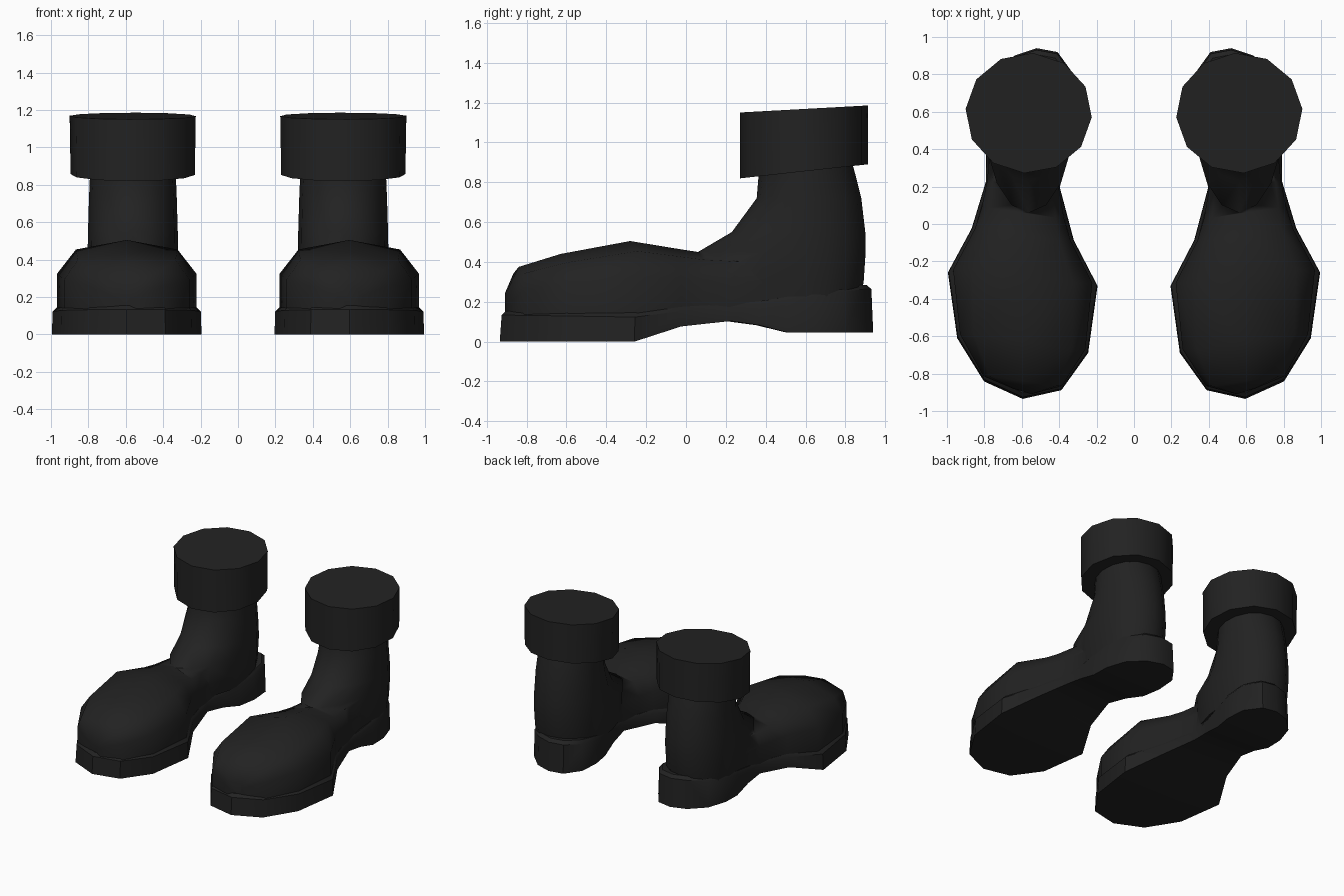
import bpy, bmesh
from math import sin, cos, pi, radians

if "Cube" in bpy.data.objects:
    bpy.data.objects.remove(bpy.data.objects["Cube"], do_unlink=True)

black = bpy.data.materials.new("black rubber")
black.use_nodes = True
black.diffuse_color = (0.016, 0.016, 0.016, 1)
black.node_tree.nodes["Principled BSDF"].inputs["Base Color"].default_value = black.diffuse_color


def lerp(table, v):
    """Piecewise linear lookup in a list of (key, value) pairs."""
    if v <= table[0][0]:
        return table[0][1]
    for (a, p), (b, q) in zip(table, table[1:]):
        if v <= b:
            return p + (q - p) * (v - a) / (b - a)
    return table[-1][1]


def loft(name, rings, angle):
    """Skin closed rings of equal length, cap both ends, shade smooth."""
    bm = bmesh.new()
    loops = [[bm.verts.new(p) for p in ring] for ring in rings]
    for a, b in zip(loops, loops[1:]):
        for i in range(len(a)):
            j = (i + 1) % len(a)
            bm.faces.new((a[i], a[j], b[j], b[i]))
    bm.faces.new(loops[0])
    bm.faces.new(loops[-1])
    bmesh.ops.remove_doubles(bm, verts=bm.verts, dist=0.0005)
    bmesh.ops.recalc_face_normals(bm, faces=bm.faces)
    mesh = bpy.data.meshes.new(name)
    bm.to_mesh(mesh)
    bm.free()
    mesh.materials.append(black)
    obj = bpy.data.objects.new(name, mesh)
    bpy.context.collection.objects.link(obj)
    bpy.ops.object.select_all(action='DESELECT')
    obj.select_set(True)
    bpy.context.view_layer.objects.active = obj
    bpy.ops.object.shade_smooth_by_angle(angle=radians(angle))
    return obj


# Profiles along the length of the boot
CENTRE = [(0.2, 0.595), (0.6, 0.56), (0.94, 0.52)]
SKEW = [(-0.94, 0), (-0.86, 0.025), (-0.6, 0.042), (0, 0.03), (0.3, 0.01), (0.6, 0), (0.94, -0.01)]
TREAD = [(-0.25, 0), (-0.02, 0.09), (0.2, 0.105), (0.35, 0.085), (0.51, 0.045)]
WELT = [(-0.92, 0.155), (-0.28, 0.145), (-0.02, 0.18), (0.25, 0.19), (0.4, 0.205), (0.88, 0.285)]
OUTLINE = [(-0.935, 0), (-0.865, 0.207), (-0.65, 0.35), (-0.295, 0.4), (-0.055, 0.273),
           (0.21, 0.198), (0.36, 0.21), (0.51, 0.23), (0.65, 0.24), (0.8, 0.21),
           (0.91, 0.115), (0.94, 0)]


def place(x, y, z):
    """Shift a point onto the bent, slightly skewed boot axis."""
    side = 0 if abs(x) < 0.001 else (1 if x > 0 else -1)
    return (x + lerp(CENTRE, y), y + side * lerp(SKEW, y), z)


# Sole: tread, wall and a bevelled welt edge
sections = []
for y, w in OUTLINE:
    low, top = lerp(TREAD, y), lerp(WELT, y)
    half = [(w, y, low), (w * 0.99, y * 0.99, top - 0.022), (w * 0.93, y * 0.965, top)]
    other = [(-px, py, pz) for px, py, pz in reversed(half)]
    sections.append([place(*p) for p in half + other])
sole = loft("sole", sections, 35)

# Foot: cross sections given as position, half width, crest height, shoulder share
FOOT = [(-0.895, 0.05, 0.26, 0.9), (-0.84, 0.21, 0.375, 0.85), (-0.63, 0.335, 0.44, 0.78),
        (-0.28, 0.372, 0.505, 0.73), (-0.055, 0.255, 0.468, 0.75), (0.06, 0.22, 0.45, 0.8),
        (0.21, 0.192, 0.44, 0.85), (0.45, 0.19, 0.42, 0.85)]
sections = []
for y, w, top, share in FOOT:
    base = lerp(WELT, y) - 0.03
    rise = top - base
    half = [(w, y, base), (w, y, base + rise * 0.54), (w * share, y, top - rise * 0.13)]
    other = [(-px, py, pz) for px, py, pz in reversed(half)]
    sections.append([place(*p) for p in half + [(0, y, top)] + other])
upper = loft("boot_upper", sections, 60)

# Ankle shaft: height, front, back and half width of each ring
SHAFT = [(0.2, 0.08, 0.87, 0.225), (0.3, 0.07, 0.892, 0.235), (0.45, 0.06, 0.902, 0.242),
         (0.55, 0.23, 0.9, 0.24), (0.72, 0.355, 0.88, 0.235), (0.84, 0.365, 0.85, 0.23),
         (0.95, 0.37, 0.82, 0.23)]
SIDES = 16
rings = []
for z, front, back, w in SHAFT:
    ring = []
    for i in range(SIDES):
        a = 2 * pi * i / SIDES
        reach = (back - 0.6) if sin(a) > 0 else (0.6 - front)
        ring.append((0.562 + w * cos(a), 0.6 + reach * sin(a), z))
    rings.append(ring)
shaft = loft("ankle_shaft", rings, 60)

# Weld the shaft and foot into one upper
weld = upper.modifiers.new("weld", 'BOOLEAN')
weld.operation = 'UNION'
weld.solver = 'EXACT'
weld.object = shaft
bpy.context.view_layer.objects.active = upper
bpy.ops.object.modifier_apply(modifier=weld.name)
bpy.data.objects.remove(shaft, do_unlink=True)

# Cuff: thick tilted collar with twelve sides
rings = []
for z, tilt, scale in ((0.855, 0.11, 0.985), (1.168, 0.055, 1)):
    ring = []
    for i in range(12):
        a = 2 * pi * i / 12 + radians(4)
        dy = 0.322 * sin(a)
        ring.append((0.563 + 0.338 * scale * cos(a), 0.593 + dy, z + tilt * dy))
    rings.append(ring)
cuff = loft("cuff", rings, 35)

# Second boot by mirroring
for obj in (sole, upper, cuff):
    obj.modifiers.new("other_boot", 'MIRROR')
